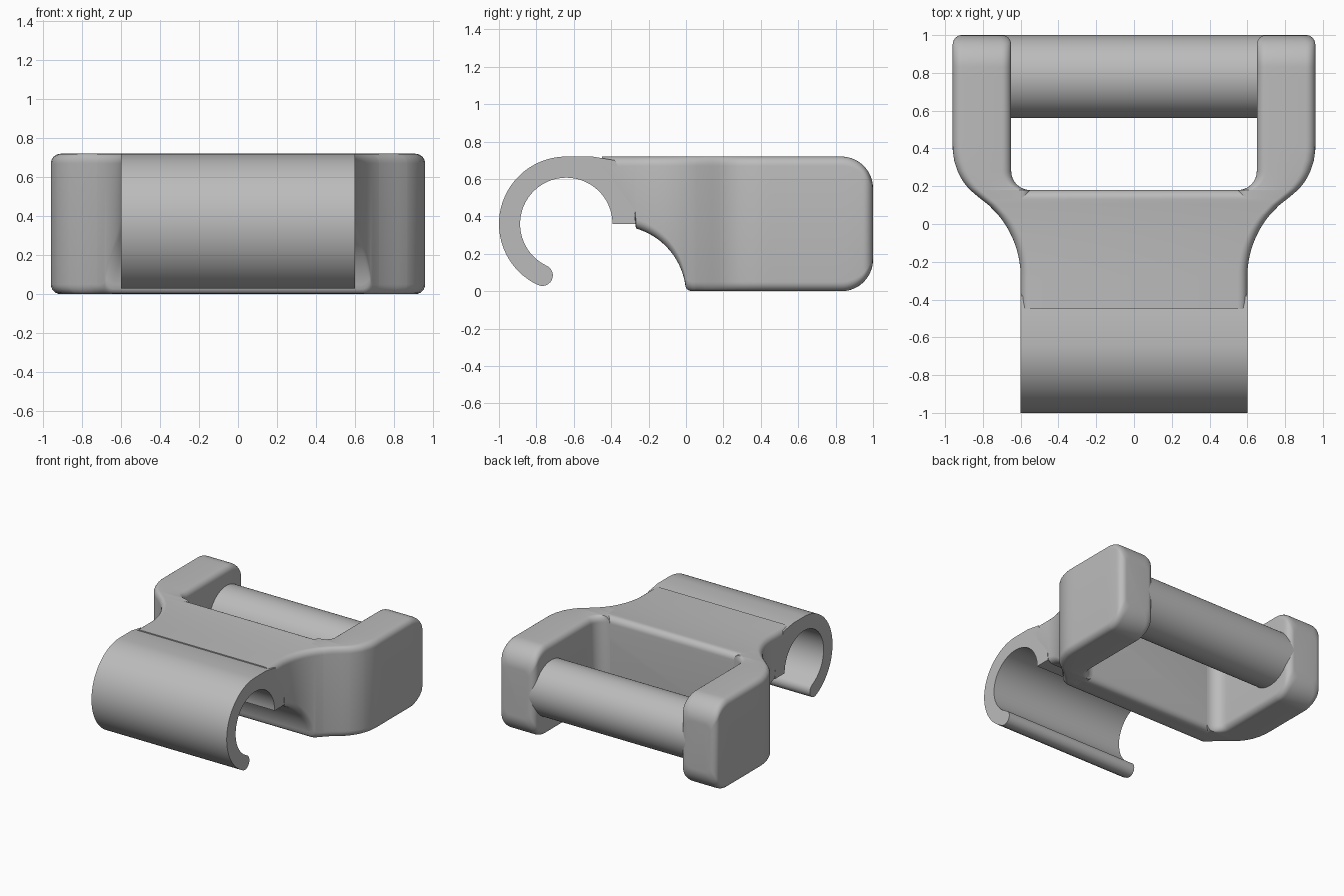
import bpy, bmesh
from math import sin, cos, sqrt, radians, pi

cube = bpy.data.objects.get("Cube")
if cube:
    bpy.data.objects.remove(cube, do_unlink=True)

grey = bpy.data.materials.new("plain grey")
grey.use_nodes = True
GREY = (0.5, 0.5, 0.5, 1)
grey.diffuse_color = GREY
grey.node_tree.nodes["Principled BSDF"].inputs["Base Color"].default_value = GREY

HEIGHT, EDGE = 0.72, 0.05


def finish(ob):
    ob.data.materials.append(grey)
    bpy.ops.object.select_all(action='DESELECT')
    ob.select_set(True)
    bpy.context.view_layer.objects.active = ob
    bpy.ops.object.shade_smooth_by_angle(angle=radians(35))


def loft(name, rings):
    """Skin a list of equal-length rings and cap both ends."""
    bm = bmesh.new()
    vs = [[bm.verts.new(p) for p in ring] for ring in rings]
    n = len(vs[0])
    for a, b in zip(vs, vs[1:]):
        for i in range(n):
            j = (i + 1) % n
            bm.faces.new((a[i], a[j], b[j], b[i]))
    bm.faces.new(vs[0])
    bm.faces.new(vs[-1][::-1])
    bmesh.ops.recalc_face_normals(bm, faces=bm.faces)
    me = bpy.data.meshes.new(name)
    bm.to_mesh(me)
    bm.free()
    ob = bpy.data.objects.new(name, me)
    bpy.context.collection.objects.link(ob)
    finish(ob)
    return ob


def arc(cx, cy, r, a0, a1, n):
    angles = [radians(a0 + (a1 - a0) * i / n) for i in range(n + 1)]
    return [(cx + r * cos(a), cy + r * sin(a)) for a in angles]


def section(y, x0, x1, z0, z1, r=EDGE):
    """Rounded rectangle across the body at depth y."""
    pts = []
    for cx, cz, a in ((x1 - r, z1 - r, 0), (x0 + r, z1 - r, 90),
                      (x0 + r, z0 + r, 180), (x1 - r, z0 + r, 270)):
        pts += arc(cx, cz, r, a, a + 90, 6)
    return [(x, y, z) for x, z in pts]


def outer(y):
    """Half width: narrow neck, concave flare, convex shoulder, straight arm."""
    if y < -0.28:
        return 0.6
    if y < 0.14:
        return 1.111 - sqrt(0.511 ** 2 - (y + 0.28) ** 2)
    if y < 0.407:
        return 0.635 + sqrt(0.325 ** 2 - (y - 0.407) ** 2)
    return 0.96


def drop(y, end, r):
    """How far a rounded edge of radius r has fallen at y, near its end."""
    t = min(max(y - end + r, 0), r)
    return r - sqrt(r * r - t * t)


# Central block: hollowed underside, then a rounded edge at the opening
under = [(-0.45, 0.62), (-0.3, 0.42), (-0.272, 0.38)]
under += arc(-0.37, -0.02, 0.37, 74, 7, 18)
under += [(0.004, 0.012), (0.015, 0.004), (0.035, 0)]
under += [(0.035 + 0.095 * i / 4, 0) for i in range(1, 5)]
under += [(0.13 + EDGE * sin(i * pi / 16), 0) for i in range(1, 9)]
rings = []
for y, z in under:
    d = drop(y, 0.18, EDGE)
    w = outer(y) - d
    rings.append(section(y, -w, w, z + d, HEIGHT - d))
loft("central_block", rings)

# Arms: filleted inner corner, straight run, rounded back end
inner = [(0.05, 0.55), (0.1, 0.55), (0.14, 0.55)]
inner += [(y, x) for x, y in arc(0.55, 0.28, 0.1, -90, 0, 10)]
inner += [(0.28 + 0.55 * i / 10, 0.65) for i in range(1, 11)]
inner += [(0.83 + 0.17 * sin(i * pi / 32), 0.65) for i in range(1, 17)]
rings = []
for y, x in inner:
    dz, dx = drop(y, 1, 0.17), drop(y, 1, EDGE)
    rings.append(section(y, x + dx, outer(y) - dx, dz, HEIGHT - dz))
arm = loft("arms", rings)
arm.modifiers.new("Mirror", 'MIRROR')

# Open hook: C-shaped profile with a rounded tip, run across the width
CY, CZ, R_OUT, R_IN, TIP = -0.64, 0.36, 0.36, 0.247, 245
mid, tip_r = (R_OUT + R_IN) / 2, (R_OUT - R_IN) / 2
a = radians(TIP)
profile = arc(CY, CZ, R_OUT, 90, TIP, 40)
profile += arc(CY + mid * cos(a), CZ + mid * sin(a), tip_r, TIP, TIP + 180, 12)[1:-1]
profile += arc(CY, CZ, R_IN, TIP, 0, 56)
profile += [(-0.27, 0.36), (-0.28, 0.5), (-0.38, 0.7), (-0.5, HEIGHT)]
loft("hook", [[(x, y, z) for y, z in profile] for x in (-0.6, 0.6)])

# Cross pin between the arms
loft("cross_pin", [[(x, y, z) for y, z in arc(0.78, 0.36, 0.22, 0, 354.375, 63)]
                   for x in (-0.7, 0.7)])
